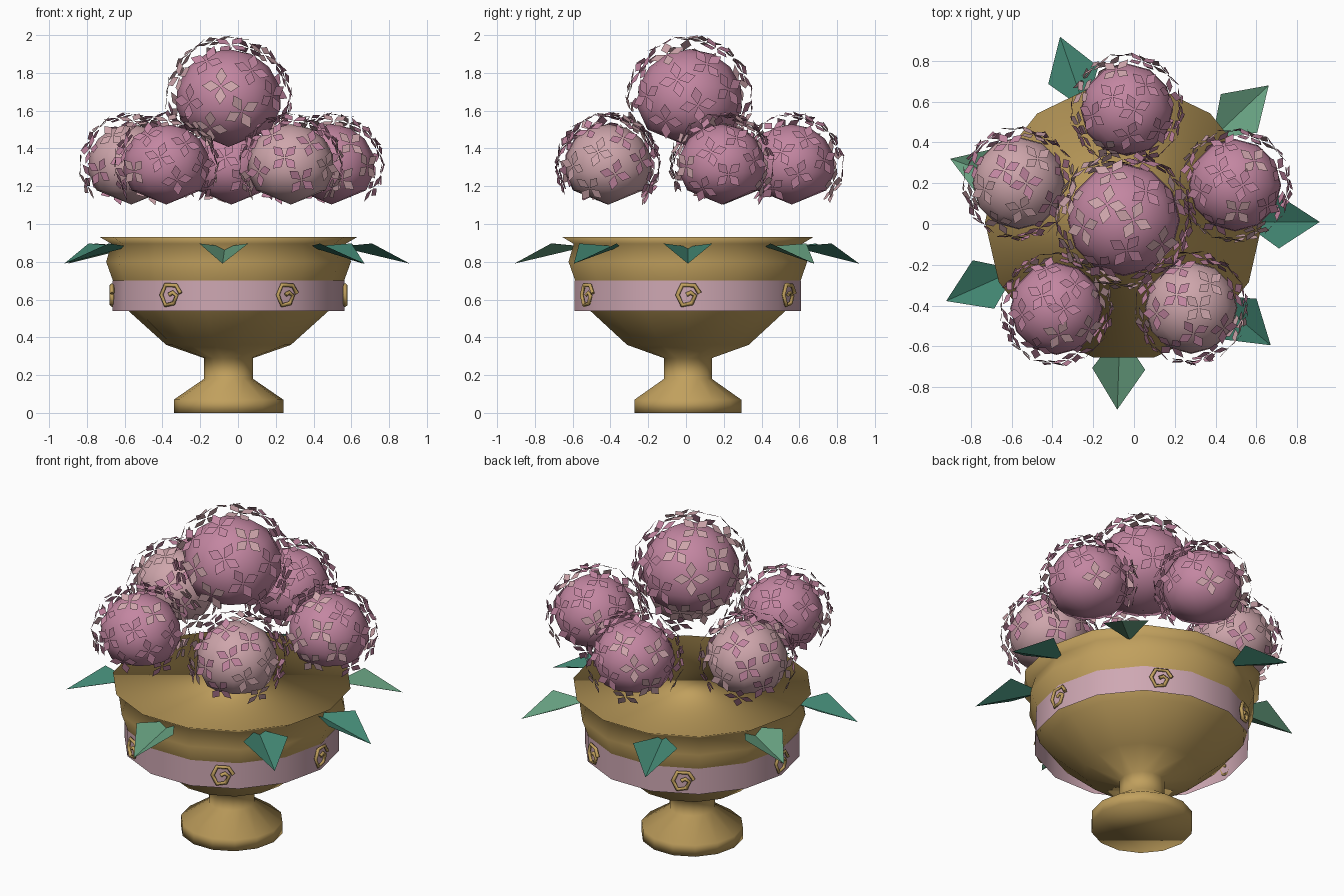
import bpy, bmesh, math, random
from mathutils import Vector

if "Cube" in bpy.data.objects:
    bpy.data.objects.remove(bpy.data.objects["Cube"])

random.seed(4)
CX, CY = -0.05, 0.01      # urn axis
SEG = 14


def material(name, rgb):
    m = bpy.data.materials.new(name)
    m.diffuse_color = (*rgb, 1)
    m.use_nodes = True
    m.node_tree.nodes["Principled BSDF"].inputs["Base Color"].default_value = m.diffuse_color
    return m


gold = material("antique gold", (0.53, 0.35, 0.11))
rose = material("dark rose", (0.55, 0.24, 0.36))
blush = material("pale blush", (0.62, 0.38, 0.41))
band_pink = material("band pink", (0.62, 0.39, 0.45))
dark_green = material("dark green", (0.055, 0.24, 0.17))
light_green = material("light green", (0.13, 0.34, 0.21))


def make(name, bm, mats, loc=(0, 0, 0), smooth=False):
    me = bpy.data.meshes.new(name)
    for f in bm.faces:
        f.smooth = smooth
    bm.to_mesh(me)
    bm.free()
    for m in mats:
        me.materials.append(m)
    ob = bpy.data.objects.new(name, me)
    ob.location = loc
    bpy.context.collection.objects.link(ob)
    return ob


def lathe(profile, seg, caps=False):
    """Revolve (radius, z) points; radius 0 becomes a pole."""
    bm = bmesh.new()
    rings = []
    for r, z in profile:
        if r == 0:
            rings.append([bm.verts.new((0, 0, z))] * seg)
        else:
            rings.append([bm.verts.new((r * math.cos(2 * math.pi * i / seg),
                                        r * math.sin(2 * math.pi * i / seg), z))
                          for i in range(seg)])
    for a, b in zip(rings, rings[1:]):
        for i in range(seg):
            j = (i + 1) % seg
            quad = list(dict.fromkeys((a[i], a[j], b[j], b[i])))
            bm.faces.new(quad)
    if caps:
        bm.faces.new(rings[0][::-1])
        bm.faces.new(rings[-1])
    return bm


# Urn: foot, stem, bowl and flared rim in one turned body
urn_profile = [(0.29, 0), (0.29, 0.07), (0.13, 0.18), (0.13, 0.29), (0.33, 0.36),
               (0.53, 0.54), (0.59, 0.62), (0.612, 0.70), (0.648, 0.80),
               (0.62, 0.895), (0.68, 0.93)]
make("urn", lathe(urn_profile, SEG, caps=True), [gold], (CX, CY, 0), smooth=True)

# Open pink band around the bowl
make("bowl_band", lathe([(0.615, 0.54), (0.615, 0.70)], SEG), [band_pink],
     (CX, CY, 0), smooth=True)

# Six scroll ornaments on the band
scroll = [(0.062, 0.008), (0.035, 0.05), (-0.03, 0.052), (-0.055, 0.0), (-0.03, -0.055),
          (0.02, -0.045), (0.038, -0.005), (0.015, 0.012), (-0.008, 0.0)]
for k in range(6):
    a = k * math.pi / 3
    cu = bpy.data.curves.new("scroll_ornament", 'CURVE')
    cu.dimensions = '3D'
    cu.bevel_depth = 0.012
    cu.bevel_resolution = 0
    cu.use_fill_caps = True
    sp = cu.splines.new('POLY')
    sp.points.add(len(scroll) - 1)
    for p, (u, w) in zip(sp.points, scroll):
        p.co = (0.617, u, w, 1)
    cu.materials.append(gold)
    ob = bpy.data.objects.new("scroll_ornament", cu)
    ob.location = (CX, CY, 0.625)
    ob.rotation_euler.z = a
    bpy.context.collection.objects.link(ob)

# Drooping kite leaves under the rim: (angle, reach, colour)
leaves = [(0, 0.96, dark_green), (43.3, 0.976, light_green), (109, 0.96, dark_green),
          (160, 0.905, light_green), (204, 0.953, dark_green), (268, 0.92, light_green),
          (320, 0.94, dark_green)]
for ang, reach, mat in leaves:
    bm = bmesh.new()
    v = [bm.verts.new(c) for c in ((reach - 0.38, 0, 0.88), (reach - 0.2, -0.13, 0.897),
                                   (reach, 0, 0.79), (reach - 0.2, 0.13, 0.897))]
    bm.faces.new((v[0], v[1], v[2]))
    bm.faces.new((v[0], v[2], v[3]))
    ob = make("leaf", bm, [mat], (CX, CY, 0))
    ob.rotation_euler.z = math.radians(ang)


def blossoms(radius, petal, count, light_share):
    """Four-petalled blossoms spread over a ball, leaving its underside bare."""
    bm = bmesh.new()
    for i in range(count):
        z = 0.99 - 1.5 * i / (count - 1)
        a = i * math.pi * (3 - math.sqrt(5))
        s = math.sqrt(1 - z * z)
        n = Vector((s * math.cos(a), s * math.sin(a), z))
        t = n.orthogonal().normalized()
        b = n.cross(t)
        twist = random.uniform(0, math.pi / 2)
        idx = 1 if random.random() < light_share else 0
        for k in range(4):
            q = twist + k * math.pi / 2
            d = t * math.cos(q) + b * math.sin(q)
            w = n.cross(d)
            c = n * radius
            pts = (c + d * petal * 0.05, c + d * petal * 0.55 - w * petal * 0.3,
                   c + d * petal + n * 0.004, c + d * petal * 0.55 + w * petal * 0.3)
            f = bm.faces.new([bm.verts.new(p) for p in pts])
            f.material_index = idx
    return bm


def flower_head(loc, core, shell, petal, count, mat):
    # Ball with a blunt cone underneath
    prof = [(0, -0.9 * core)]
    for deg in (127, 100, 75, 50, 25):
        q = math.radians(deg)
        prof.append((core * math.sin(q), 0.95 * core * math.cos(q)))
    prof.append((0, 0.95 * core))
    make("flower_core", lathe(prof, 12), [mat], loc, smooth=True)
    make("blossom_petals", blossoms(shell, petal, count, 0.33), [rose, blush], loc)


# One large head on top and five smaller ones around it
flower_head((-0.05, 0.02, 1.66), 0.28, 0.325, 0.10, 30, rose)
for x, y, mat in [(0.495, 0.19, rose), (-0.035, 0.56, rose), (-0.565, 0.20, blush),
                  (-0.38, -0.415, rose), (0.28, -0.41, blush)]:
    flower_head((x, y, 1.31), 0.23, 0.268, 0.085, 28, mat)
